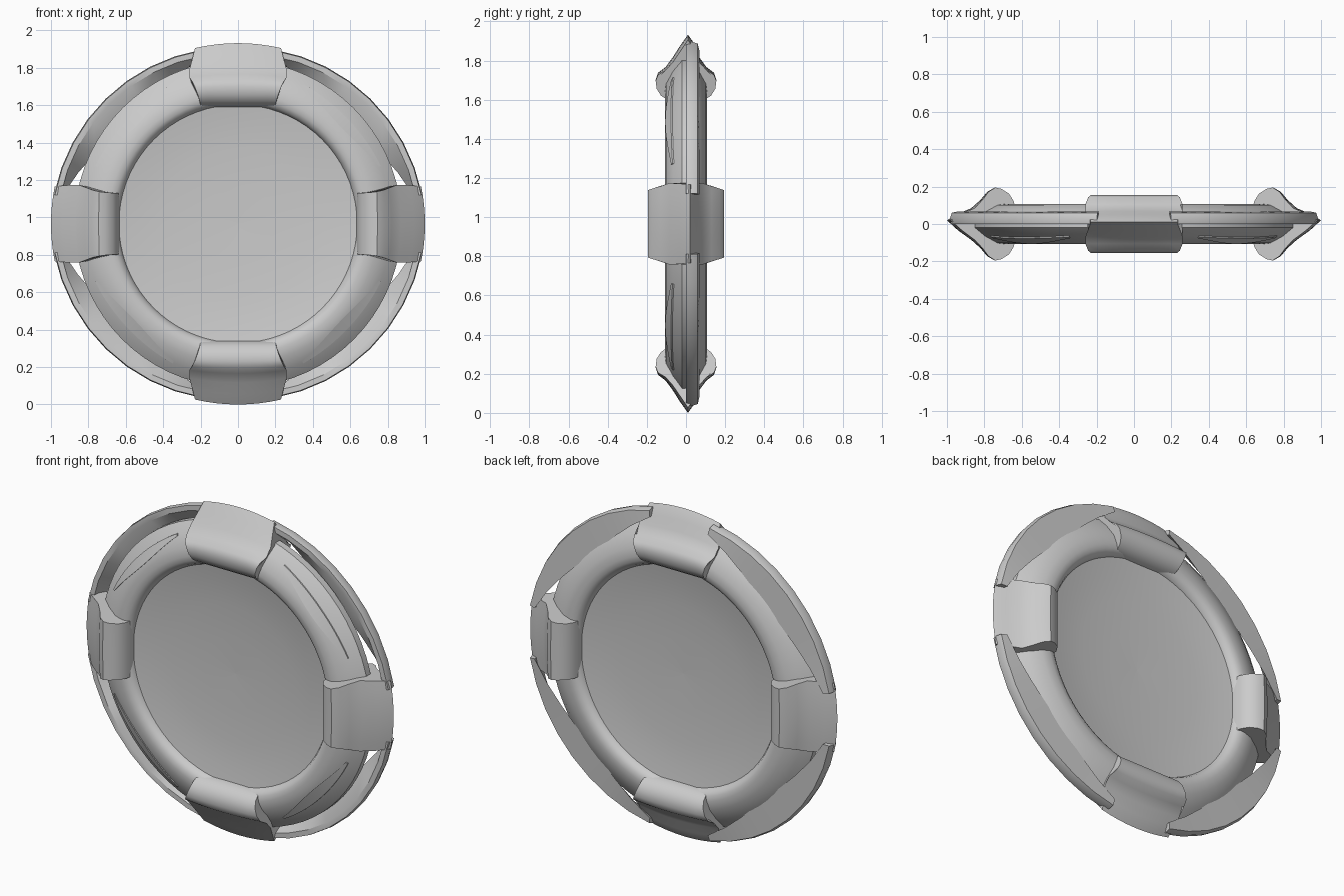
import bpy, bmesh
from math import sin, cos, pi, radians, hypot

CZ = 0.966          # height of the wheel centre

if "Cube" in bpy.data.objects:
    bpy.data.objects.remove(bpy.data.objects["Cube"])

grey = bpy.data.materials.new("light_grey")
grey.use_nodes = True
grey.diffuse_color = (0.6, 0.6, 0.6, 1)
grey.node_tree.nodes["Principled BSDF"].inputs["Base Color"].default_value = (0.6, 0.6, 0.6, 1)


def polar(r, y, a):
    """Point at radius r and depth y, angle a measured from +x toward +z."""
    return (r * cos(a), y, CZ + r * sin(a))


def loft(name, sections, ring=False, smooth=35):
    """Skin closed sections of equal point count; ring joins last to first."""
    bm = bmesh.new()
    rows = [[bm.verts.new(p) for p in s] for s in sections]
    n = len(rows[0])
    pairs = list(zip(rows, rows[1:])) + ([(rows[-1], rows[0])] if ring else [])
    for a, b in pairs:
        for i in range(n):
            j = (i + 1) % n
            bm.faces.new((a[i], a[j], b[j], b[i]))
    if not ring:
        bm.faces.new(rows[0])
        bm.faces.new(rows[-1])
    bmesh.ops.recalc_face_normals(bm, faces=bm.faces)
    mesh = bpy.data.meshes.new(name)
    bm.to_mesh(mesh)
    bm.free()
    mesh.materials.append(grey)
    obj = bpy.data.objects.new(name, mesh)
    bpy.context.collection.objects.link(obj)
    bpy.ops.object.select_all(action='DESELECT')
    obj.select_set(True)
    bpy.context.view_layer.objects.active = obj
    bpy.ops.object.shade_smooth_by_angle(angle=radians(smooth))
    return obj


def mirrored(half):
    """Close a front half profile with its back half."""
    return half + [(r, -y) for r, y in reversed(half)]


# Main ring: rounded inside, sloping away to a thin outer edge
SLOPE = [(0.70, -0.108), (0.75, -0.102), (0.82, -0.065), (0.875, -0.02)]
ring_half = [(0.632, -0.03), (0.637, -0.065), (0.65, -0.09), (0.672, -0.104)] + SLOPE
loft("main_ring", [[polar(r, y, 2 * pi * k / 72) for r, y in mirrored(ring_half)]
                   for k in range(72)], ring=True)

# Centre disc, shallowly dished on both faces
dish = [(0.001, -0.025), (0.2, -0.028), (0.4, -0.036), (0.55, -0.05), (0.65, -0.066)]
loft("centre_disc", [[polar(r, y, 2 * pi * k / 72) for r, y in mirrored(dish)]
                     for k in range(72)], ring=True)

# Four clamps: (radius, depth, half width), front half from inside to the rim
side_half = [(0.632, -0.06, 0.165), (0.642, -0.12, 0.165), (0.668, -0.162, 0.165),
             (0.71, -0.188, 0.168), (0.745, -0.195, 0.172), (0.785, -0.172, 0.18),
             (0.82, -0.13, 0.192), (0.87, -0.085, 0.208), (0.94, -0.035, 0.206)]
end_half = [(0.625, -0.06, 0.20), (0.632, -0.095, 0.20), (0.655, -0.128, 0.205),
            (0.69, -0.150, 0.215), (0.735, -0.155, 0.23), (0.772, -0.143, 0.245),
            (0.80, -0.105, 0.26), (0.85, -0.068, 0.26), (0.91, -0.03, 0.245)]


def clamp(name, half, tip, angle):
    prof = half + [tip] + [(r, -y + (0.02 if r > 0.9 else 0), w)
                           for r, y, w in reversed(half)]
    sections = []
    for k in range(9):
        t = k / 4 - 1
        row = []
        for r, y, w in prof:
            u = t * w
            rad = r - 0.5 * u * u * min(1, max(0, (r - 0.7) / 0.2))
            row.append(polar(hypot(rad, u), y, angle + math_angle(u, rad)))
        sections.append(row)
    loft(name, sections, smooth=40)


def math_angle(u, rad):
    from math import atan2
    return atan2(u, rad)


clamp("left_clamp", side_half, (1.0, 0.02, 0.20), 0)
clamp("right_clamp", side_half, (1.0, 0.02, 0.20), pi)
clamp("top_clamp", end_half, (0.966, 0.01, 0.23), pi / 2)
clamp("bottom_clamp", end_half, (0.966, 0.01, 0.23), -pi / 2)


def slope_depth(r):
    """Depth of the ring's front slope at radius r."""
    for (r0, y0), (r1, y1) in zip(SLOPE, SLOPE[1:]):
        if r <= r1:
            return y0 + (y1 - y0) * (r - r0) / (r1 - r0)
    return SLOPE[-1][1]


# Outer guard blades and front crescent plates, one of each per quadrant
for side, sx in (("left", 1), ("right", -1)):
    for level, sz in (("upper", 1), ("lower", -1)):
        def place(r, y, a):
            x, y, z = polar(r, y, a)
            return (sx * x, y, CZ + sz * (z - CZ))

        blade = []
        for k in range(9):
            t = k / 8
            a = radians(9 + 69 * t)
            ro = 0.996 - 0.045 * t
            inner = ro - 0.045 - 0.125 * sin(pi * t)
            blade.append([place(ro - 0.035, 0.0, a), place(ro - 0.005, 0.0, a),
                          place(ro, 0.03, a), place(ro - 0.01, 0.06, a),
                          place(inner, 0.068, a)])
        loft(f"{level}_{side}_guard_blade", blade, smooth=30)

        crescent = []
        for k in range(17):
            t = k / 16
            a = radians(22 + 43 * t)
            bulge = sin(pi * t)
            mid = 0.818 - 0.035 * bulge
            half = 0.006 + 0.022 * bulge
            lo, hi = mid - half, mid + half
            crescent.append([place(lo, slope_depth(lo) - 0.007, a),
                             place(hi, slope_depth(hi) - 0.007, a),
                             place(hi, slope_depth(hi) + 0.002, a),
                             place(lo, slope_depth(lo) + 0.002, a)])
        loft(f"{level}_{side}_crescent", crescent)
